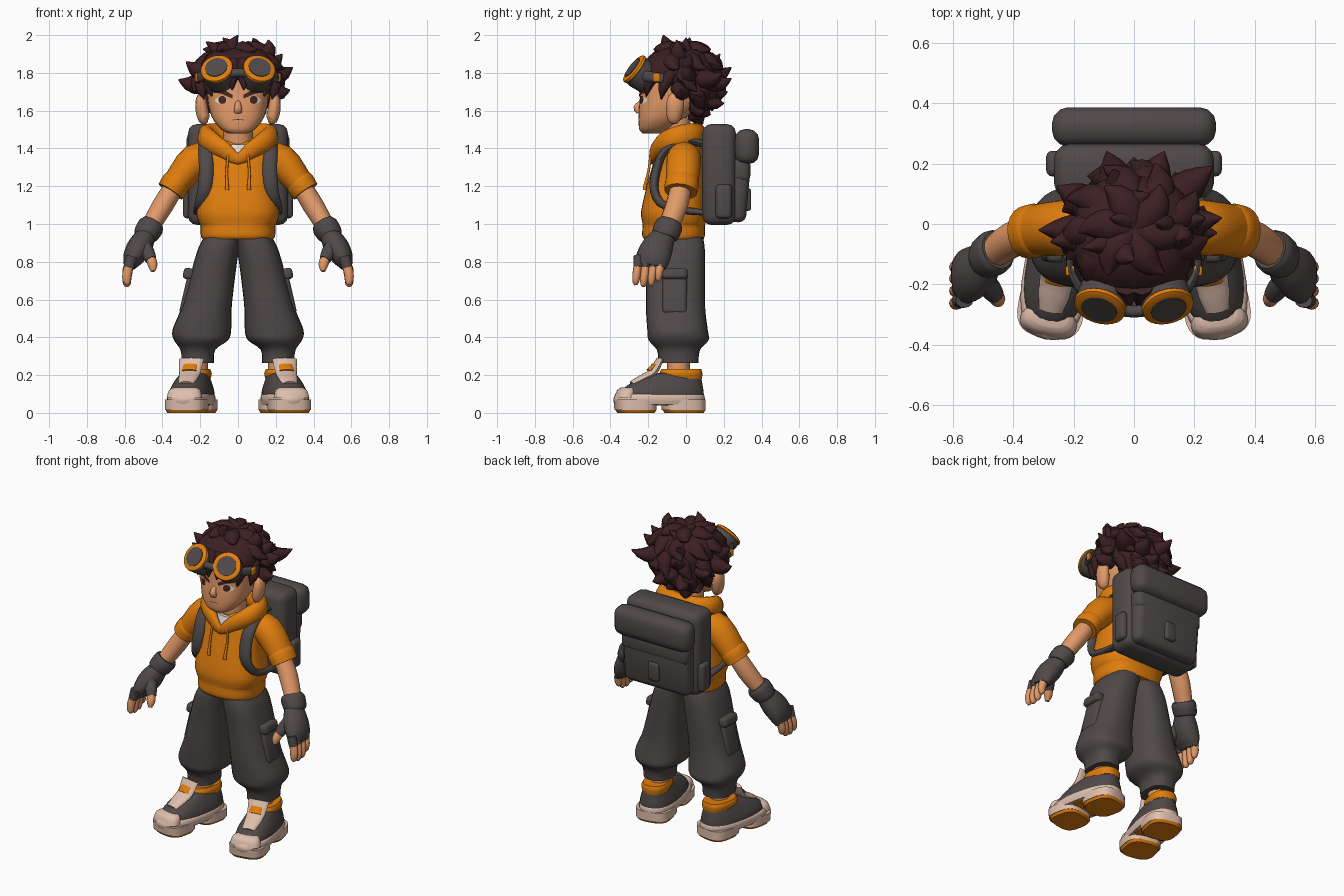
import bpy, bmesh, math
from mathutils import Vector, Matrix
from mathutils.bvhtree import BVHTree

if "Cube" in bpy.data.objects:
    bpy.data.objects.remove(bpy.data.objects["Cube"], do_unlink=True)

def paint(name, *rgb):
    material = bpy.data.materials.new(name)
    material.use_nodes = True
    material.diffuse_color = (*rgb, 1)
    material.node_tree.nodes["Principled BSDF"].inputs["Base Color"].default_value = (*rgb, 1)
    return material

ORANGE = paint("orange", .74, .205, .004)
SKIN = paint("skin", .76, .32, .14)
CHARCOAL = paint("charcoal", .08, .066, .066)
HAIR = paint("dark_hair", .045, .014, .016)
CREAM = paint("cream", .74, .52, .42)
WHITE = paint("white", .8, .74, .72)
BROWN = paint("dark_brown", .06, .02, .015)

def finish(name, bm, material, mirror=False, place=None):
    """Turn a bmesh into a smooth shaded object, mirrored left to right if asked."""
    bm.transform(place or Matrix())
    bmesh.ops.recalc_face_normals(bm, faces=bm.faces)
    mesh = bpy.data.meshes.new(name)
    bm.to_mesh(mesh)
    bm.free()
    mesh.materials.append(material)
    mesh.shade_smooth()
    mesh.set_sharp_from_angle(angle=math.radians(50))
    obj = bpy.data.objects.new(name, mesh)
    bpy.context.collection.objects.link(obj)
    if mirror:
        obj.modifiers.new("Mirror", "MIRROR").use_mirror_merge = False
    return obj

def smooth_rows(rows, steps, closed=False):
    """Catmull-Rom interpolation through rows of numbers."""
    rows = [Vector(r) for r in rows]
    count, result = len(rows), []
    for i in range(count if closed else count - 1):
        a, b, c, d = (rows[(i + k) % count if closed else max(0, min(count - 1, i + k))] for k in (-1, 0, 1, 2))
        for t in (k / steps for k in range(steps)):
            result.append(b + (c - a) * (t / 2) + (a * 2 - b * 5 + c * 4 - d) * (t * t / 2) + (b * 3 - a - c * 3 + d) * (t ** 3 / 2))
    return result if closed else result + [rows[-1]]

def skin_rings(bm, rings, closed=False):
    rings = [[bm.verts.new(p) for p in ring] for ring in rings]
    for low, high in list(zip(rings, rings[1:])) + ([(rings[-1], rings[0])] if closed else []):
        for i in range(len(low)):
            bm.faces.new((low[i - 1], low[i], high[i], high[i - 1]))
    if not closed:
        bm.faces.new(rings[0])
        bm.faces.new(rings[-1])

def loft(name, rows, material, n=28, power=2.5, steps=3, **options):
    """Stack level rounded sections; each row is z, x min, x max, y min, y max."""
    bend = lambda v: math.copysign(abs(v) ** (2 / power), v)
    circle = [(bend(math.cos(math.tau * i / n)), bend(math.sin(math.tau * i / n))) for i in range(n)]
    bm = bmesh.new()
    skin_rings(bm, [[((x0 + x1) / 2 + (x1 - x0) / 2 * c, (y0 + y1) / 2 + (y1 - y0) / 2 * s, z) for c, s in circle]
                    for z, x0, x1, y0, y1 in smooth_rows(rows, steps)])
    return finish(name, bm, material, **options)

def add_tube(bm, rows, n=12, steps=3, axis="Y", closed=False):
    """Sweep ovals along a path; each row is x, y, z, radius across, radius along the axis."""
    rows = smooth_rows(rows, steps, closed)
    reference = Vector([float(axis == letter) for letter in "XYZ"])
    rings, last = [], len(rows) - 1
    for i, row in enumerate(rows):
        before = rows[i - 1] if closed or i else row
        after = rows[(i + 1) % len(rows)] if closed or i < last else row
        tangent = (after - before).to_3d().normalized()
        u = tangent.cross(reference).normalized() * row[3]
        v = u.normalized().cross(tangent) * row[4]
        rings.append([row.to_3d() + u * math.cos(math.tau * k / n) + v * math.sin(math.tau * k / n) for k in range(n)])
    skin_rings(bm, rings, closed)

def tube(name, rows, material, mirror=False, place=None, **shape):
    bm = bmesh.new()
    add_tube(bm, rows, **shape)
    return finish(name, bm, material, mirror, place)

def box(name, centre, size, material, round_by=.03, mirror=False, tilt=0, axis="Y"):
    bm = bmesh.new()
    bmesh.ops.create_cube(bm, size=1, matrix=Matrix.Diagonal((*size, 1)))
    bmesh.ops.bevel(bm, geom=bm.edges[:], offset=round_by, segments=3, profile=.5, affect="EDGES")
    finish(name, bm, material, mirror, Matrix.Translation(centre) @ Matrix.Rotation(math.radians(tilt), 4, axis))

# Head, neck and ears
head = loft("head", [(1.48, -.05, .05, -.23, -.13), (1.5, -.088, .088, -.247, -.09), (1.55, -.13, .13, -.252, -.02), (1.61, -.153, .153, -.25, .06),
                     (1.68, -.163, .163, -.243, .1), (1.78, -.165, .165, -.235, .12), (1.88, -.13, .13, -.18, .08)], SKIN)
tube("neck", [(0, -.04, 1.36, .08, .08), (0, -.055, 1.56, .078, .078)], SKIN, n=18)
tube("nose", [(0, -.235, 1.65, .012, .01), (0, -.258, 1.615, .02, .02), (0, -.25, 1.59, .02, .012)], SKIN)
tube("ears", [(.165, -.07, 1.54, .012, .015), (.178, -.065, 1.553, .03, .034), (.19, -.06, 1.6, .034, .045),
              (.195, -.055, 1.65, .03, .046), (.19, -.05, 1.685, .02, .034), (.187, -.05, 1.695, .006, .01)], SKIN, True)

# Painted face, thin plates laid on the head
surface = BVHTree.FromPolygons([v.co for v in head.data.vertices], [p.vertices for p in head.data.polygons])
def face_plate(name, strip, material, lift, mirror=True):
    bm, columns = bmesh.new(), []
    for x, low, high in strip:
        hits = [surface.ray_cast(Vector((x, -1, z)), Vector((0, 1, 0)))[0] for z in (low, high)]
        columns.append([bm.verts.new(h - Vector((0, lift, 0))) for h in hits])
    for a, b in zip(columns, columns[1:]):
        bm.faces.new((a[0], b[0], b[1], a[1]))
    finish(name, bm, material, mirror)

def oval(x, z, width, height):
    angles = [math.pi * (i + .3) / 8.6 for i in range(9)]
    return [(x - width * math.cos(a), z - height * math.sin(a), z + height * math.sin(a)) for a in angles]

face_plate("eye_whites", oval(.09, 1.655, .032, .017), WHITE, .004)
face_plate("irises", oval(.083, 1.657, .021, .021), BROWN, .006)
face_plate("brows", [(.03, 1.665, 1.684), (.06, 1.677, 1.702), (.09, 1.69, 1.714), (.128, 1.695, 1.704)], BROWN, .008)
face_plate("mouth", [(-.028, 1.549, 1.552), (0, 1.551, 1.555), (.028, 1.549, 1.552)], BROWN, .003, False)

# Hair: a rounded mass, overlapping swept locks, outer hooked tufts and a fringe
loft("hair_mass", [(1.55, -.08, .08, .01, .07), (1.61, -.13, .13, .01, .12), (1.69, -.175, .175, -.02, .15), (1.735, -.19, .19, -.15, .16),
                   (1.77, -.2, .2, -.25, .165), (1.85, -.195, .195, -.225, .155), (1.91, -.15, .15, -.17, .11), (1.945, -.06, .06, -.09, .04)], HAIR)
core = Vector((0, -.02, 1.765))
bm = bmesh.new()
def on_hair(turn, rise, reach):
    flat = math.cos(math.radians(rise)) * reach
    return core + Vector((.205 * flat * math.cos(turn), .19 * flat * math.sin(turn), .185 * reach * math.sin(math.radians(rise))))

for rise, count, front_limit in ((68, 6, -2), (38, 9, -.75), (8, 10, -.3), (-22, 11, .1)):
    for turn in (math.tau * (i + rise / 90) / count for i in range(count)):
        if math.sin(turn) > front_limit:
            add_tube(bm, [(*on_hair(turn, rise + 12, .75), .05, .05), (*on_hair(turn + .06, rise - 5, .97), .055, .045),
                          (*on_hair(turn + .18, rise - 18, 1.1), .035, .028), (*on_hair(turn + .3, rise - 24, 1.25), .003, .003)], n=8, steps=2, axis="Z")
tufts = [(-.315, -.02, 1.765), (-.275, -.06, 1.86), (.29, .02, 1.83), (.275, -.03, 1.71), (-.17, -.08, 1.965), (0, -.12, 2), (.16, -.05, 1.975),
         (.235, .02, 1.9), (-.09, .24, 1.83), (.1, .24, 1.77), (0, .22, 1.7), (.26, .19, 1.8), (-.255, .125, 1.75), (-.1, .2, 1.64), (.1, .2, 1.64),
         (.05, .13, 1.58), (-.06, .09, 1.53), (.15, .09, 1.59), (-.16, .1, 1.6), (.05, .1, 1.95), (-.08, .02, 1.985), (-.07, .18, 1.9), (.08, 0, 1.985)]
for i, tip in enumerate(Vector(t) for t in tufts):
    hook = Vector((-.035 if i % 2 else .035, 0, -.01)) if tip.z > 1.93 else Vector((0, 0, -.025))
    add_tube(bm, [(*core.lerp(tip, .35), .075, .075), (*(core.lerp(tip, .76) + hook), .05, .042), (*tip, .003, .003)],
             n=8, axis="Y" if abs(tip.y) < .1 else "Z")
for x, y, z in ((.03, -.262, 1.71), (.09, -.245, 1.7), (.14, -.21, 1.675), (.18, -.13, 1.66)):
    for side in (-1, 1):
        add_tube(bm, [(side * x * .9, y + .06, z + .15, .04, .04), (side * x * 1.08, y + .012, z + .07, .035, .03), (side * x, y, z, .003, .003)], n=8)
finish("hair_locks", bm, HAIR)

# Goggles pushed up on the forehead
centre, facing = Vector((.112, -.272, 1.82)), Vector((.22, -.77, .6)).normalized()
def goggle_part(name, material, *profile):
    tube(name, [(*(centre + facing * along), radius, radius) for along, radius in profile], material, True, n=24, steps=1)

goggle_part("goggle_cups", CHARCOAL, (-.1, .078), (-.04, .086), (0, .083))
goggle_part("goggle_rims", ORANGE, (-.012, .08), (-.004, .088), (.008, .086), (.014, .074))
goggle_part("goggle_lenses", CHARCOAL, (.005, .06), (.018, .06))
tube("goggle_bridge", [(-.05, -.285, 1.8, .026, .02), (0, -.29, 1.8, .022, .02), (.05, -.285, 1.8, .026, .02)], CHARCOAL)
tube("goggle_straps", [(.17, -.23, 1.785, .014, .028), (.208, -.16, 1.775, .014, .028), (.212, -.12, 1.77, .012, .026)], CHARCOAL, True, axis="Z")
box("goggle_buckles", (.212, -.155, 1.775), (.03, .035, .045), ORANGE, .008, True)

# Hooded top
loft("top_body", [(.92, -.188, .188, -.222, .093), (.94, -.197, .197, -.232, .1), (.99, -.198, .198, -.23, .1), (1.01, -.208, .208, -.232, .105),
                  (1.07, -.22, .22, -.237, .108), (1.2, -.202, .202, -.208, .105), (1.3, -.2, .2, -.18, .1), (1.38, -.2, .2, -.155, .09),
                  (1.44, -.13, .13, -.11, .07)], ORANGE, n=36)
loft("undershirt", [(1.35, -.1, .1, -.168, .03), (1.42, -.09, .09, -.147, .03)], WHITE, power=2)
ring = [(.07, -.158, 1.39, .03, .045), (.145, -.1, 1.435, .046, .06), (.168, -.02, 1.46, .046, .066), (.11, .045, 1.47, .05, .064)]
tube("hood", [(0, -.18, 1.345, .015, .03)] + ring + [(0, .06, 1.472, .05, .062)] + [(-r[0], *r[1:]) for r in reversed(ring)],
     ORANGE, axis="Z", closed=True, n=16)
tube("drawstrings", [(.05, -.185, 1.385, .007, .007), (.06, -.198, 1.28, .007, .007), (.058, -.215, 1.21, .009, .009),
                     (.058, -.218, 1.18, .011, .01)], ORANGE, True)
tube("sleeves", [(.13, -.01, 1.35, .08, .085), (.225, -.012, 1.335, .09, .092), (.32, -.02, 1.225, .074, .086),
                 (.335, -.022, 1.208, .068, .082)], ORANGE, True, n=20)
tube("sleeve_cuffs", [(.318, -.02, 1.23, .072, .086), (.33, -.022, 1.214, .078, .09), (.358, -.028, 1.172, .074, .087)], ORANGE, True, n=20)

# Arms, gloves and fingers
tube("forearms", [(.33, -.025, 1.21, .052, .055), (.4, -.05, 1.095, .056, .06), (.48, -.105, .96, .046, .052)], SKIN, True)
tube("glove_cuffs", [(.45, -.085, 1.005, .06, .066), (.462, -.093, .985, .07, .076), (.488, -.11, .945, .066, .072),
                     (.495, -.115, .93, .056, .064)], CHARCOAL, True, n=16)
tube("glove_palms", [(.48, -.11, .95, .05, .058), (.52, -.15, .88, .066, .084), (.555, -.175, .82, .056, .09),
                     (.575, -.185, .775, .032, .08)], CHARCOAL, True, n=16)
for finger, y, tip in (("index", -.254, .69), ("middle", -.213, .68), ("ring", -.172, .685), ("little", -.134, .71)):
    tube(finger + "_finger_sleeves", [(.562, y, .83, .03, .024), (.578, y, .77, .028, .025)], CHARCOAL, True)
    tube(finger + "_fingers", [(.575, y, .79, .024, .021), (.588, y - .008, tip + .04, .025, .022), (.588, y - .012, tip, .019, .016),
                               (.588, y - .012, tip - .014, .006, .006)], SKIN, True)
tube("glove_thumbs", [(.515, -.165, .91, .04, .04), (.48, -.21, .85, .038, .036), (.46, -.235, .81, .03, .03)], CHARCOAL, True)
tube("thumbs", [(.466, -.225, .83, .025, .025), (.452, -.25, .785, .026, .025), (.45, -.262, .75, .012, .012)], SKIN, True)

# Trousers with cargo pockets
loft("trouser_legs", [(.93, -.03, .18, -.212, .09), (.86, -.005, .215, -.22, .1), (.7, .018, .26, -.213, .1), (.55, .034, .302, -.212, .102),
                      (.44, .036, .347, -.205, .115), (.385, .052, .339, -.198, .12), (.335, .12, .305, -.155, .075),
                      (.265, .128, .298, -.145, .065)], CHARCOAL, mirror=True)
box("cargo_pockets", (.262, -.06, .64), (.05, .13, .24), CHARCOAL, .02, True, -13)
box("pocket_flaps", (.255, -.06, .735), (.07, .135, .06), CHARCOAL, .018, True, -13)
tube("ankles", [(.215, -.04, .16, .056, .06), (.212, -.04, .3, .054, .06)], SKIN, True)

# Shoes, turned slightly outward
shoe = dict(mirror=True, place=Matrix.Translation((.22, 0, 0)) @ Matrix.Rotation(math.radians(11), 4, "Z"))
for part, front, back in (("forefoot", -.375, -.165), ("heel", -.12, .1)):
    loft(part + "_treads", [(0, -.1, .1, front + .01, back - .01), (.016, -.108, .108, front, back)], ORANGE, power=3, steps=1, **shoe)
    loft(part + "_soles", [(.016, -.111, .111, front - .005, back), (.07, -.111, .111, front - .01, back)], CREAM, power=3, steps=1, **shoe)
loft("arch_plates", [(.04, -.1, .1, -.19, -.1), (.05, -.105, .105, -.19, -.1)], ORANGE, steps=1, **shoe)
loft("midsoles", [(.045, -.11, .11, -.383, .095), (.07, -.116, .116, -.39, .1), (.092, -.113, .113, -.382, .097),
                  (.1, -.105, .105, -.37, .09)], CREAM, **shoe)
loft("toe_caps", [(.08, -.095, .095, -.383, -.28), (.118, -.085, .085, -.368, -.28), (.135, -.06, .06, -.345, -.28)], CREAM, **shoe)
loft("shoe_uppers", [(.08, -.11, .11, -.355, .095), (.115, -.107, .107, -.345, .093), (.145, -.098, .098, -.315, .088),
                     (.175, -.085, .085, -.265, .083), (.2, -.073, .073, -.2, .076), (.21, -.06, .06, -.17, .07)], CHARCOAL, **shoe)
loft("shoe_collars", [(.18, -.076, .076, -.13, .083), (.21, -.083, .083, -.14, .086), (.232, -.074, .074, -.13, .08)], ORANGE, **shoe)
tube("tongues", [(0, -.29, .15, .04, .02), (0, -.245, .178, .05, .02), (0, -.18, .215, .058, .022), (0, -.14, .285, .066, .016)], CREAM, n=16, **shoe)
tube("tongue_patches", [(0, -.2, .222, .04, .012), (0, -.172, .255, .036, .01)], ORANGE, **shoe)

# Backpack with straps
box("pack_body", (0, .175, 1.262), (.53, .18, .535), CHARCOAL, .05)
box("pack_roll", (0, .322, 1.41), (.545, .13, .185), CHARCOAL, .055)
box("pack_pocket", (0, .272, 1.165), (.47, .115, .31), CHARCOAL, .04, tilt=-5, axis="X")
box("pack_flap", (0, .288, 1.285), (.48, .105, .13), CHARCOAL, .035)
box("pack_buckle", (0, .325, 1.13), (.075, .04, .12), CHARCOAL, .015)
box("pack_side_pockets", (.266, .2, 1.12), (.05, .085, .18), CHARCOAL, .02, True)
tube("pack_straps", [(.14, .1, 1.42, .02, .036), (.165, 0, 1.44, .02, .038), (.17, -.11, 1.385, .022, .04), (.167, -.158, 1.28, .024, .04),
                     (.178, -.166, 1.17, .024, .038), (.205, -.1, 1.09, .022, .03), (.21, .1, 1.06, .016, .026)], CHARCOAL, True, axis="X")
